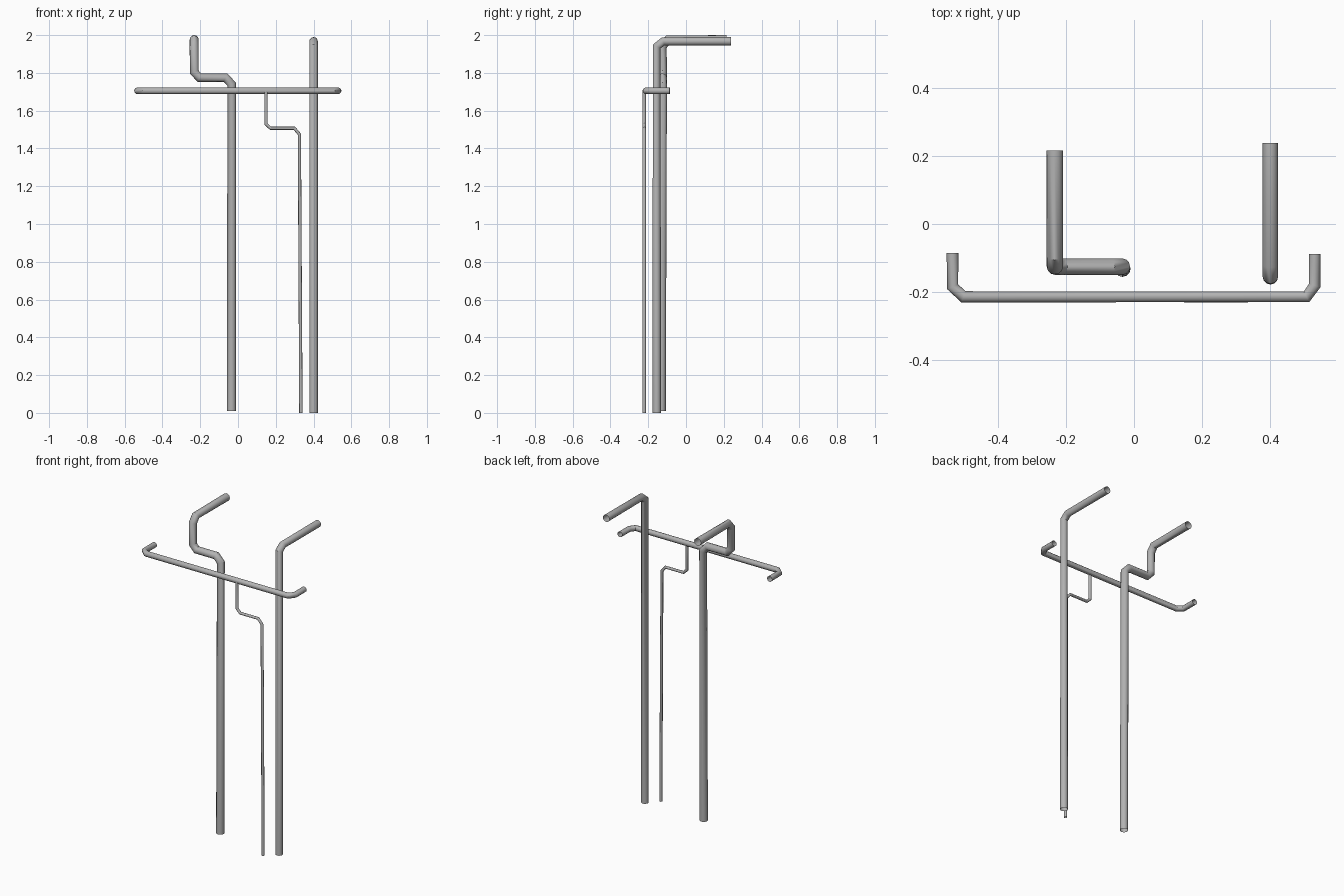
import bpy
import math

cube = bpy.data.objects.get("Cube")
if cube:
    bpy.data.objects.remove(cube, do_unlink=True)

grey = bpy.data.materials.new("pipe grey")
grey.use_nodes = True
colour = (0.45, 0.45, 0.45, 1)
grey.diffuse_color = colour
grey.node_tree.nodes["Principled BSDF"].inputs["Base Color"].default_value = colour


def pipe(name, radius, points):
    """Open round tube swept along a path with chamfered elbows."""
    curve = bpy.data.curves.new(name, "CURVE")
    curve.dimensions = "3D"
    curve.bevel_depth = radius
    curve.bevel_resolution = 4
    curve.use_fill_caps = False
    spline = curve.splines.new("POLY")
    spline.points.add(len(points) - 1)
    for target, point in zip(spline.points, points):
        target.co = (*point, 1)
    curve.materials.append(grey)
    obj = bpy.data.objects.new(name, curve)
    bpy.context.collection.objects.link(obj)
    bpy.ops.object.select_all(action="DESELECT")
    obj.select_set(True)
    bpy.context.view_layer.objects.active = obj
    bpy.ops.object.convert(target="MESH")
    bpy.ops.object.shade_smooth_by_angle(angle=math.radians(40))


# Stepped upright that turns back at the top
pipe("stepped_upright", 0.024, [
    (-0.034, -0.131, 0.01), (-0.034, -0.125, 1.74), (-0.066, -0.125, 1.775),
    (-0.205, -0.125, 1.775), (-0.232, -0.125, 1.805),
    (-0.232, -0.125, 1.94), (-0.232, -0.095, 1.976), (-0.232, 0.215, 1.976)])

# Straight upright that turns back at the top
pipe("straight_upright", 0.0225, [
    (0.4, -0.155, 0), (0.4, -0.155, 1.94),
    (0.4, -0.12, 1.967), (0.4, 0.237, 1.967)])

# Cross bar with both ends turned back
pipe("cross_bar", 0.0175, [
    (-0.532, -0.085, 1.705), (-0.532, -0.184, 1.705), (-0.5, -0.2135, 1.705),
    (0.506, -0.2135, 1.705), (0.53, -0.18, 1.705), (0.53, -0.088, 1.705)])

# Thin drain pipe stepping down from the cross bar
pipe("thin_drop_pipe", 0.009, [
    (0.148, -0.221, 1.705), (0.148, -0.221, 1.53), (0.172, -0.221, 1.507),
    (0.298, -0.221, 1.507), (0.325, -0.221, 1.475), (0.333, -0.221, 0)])
